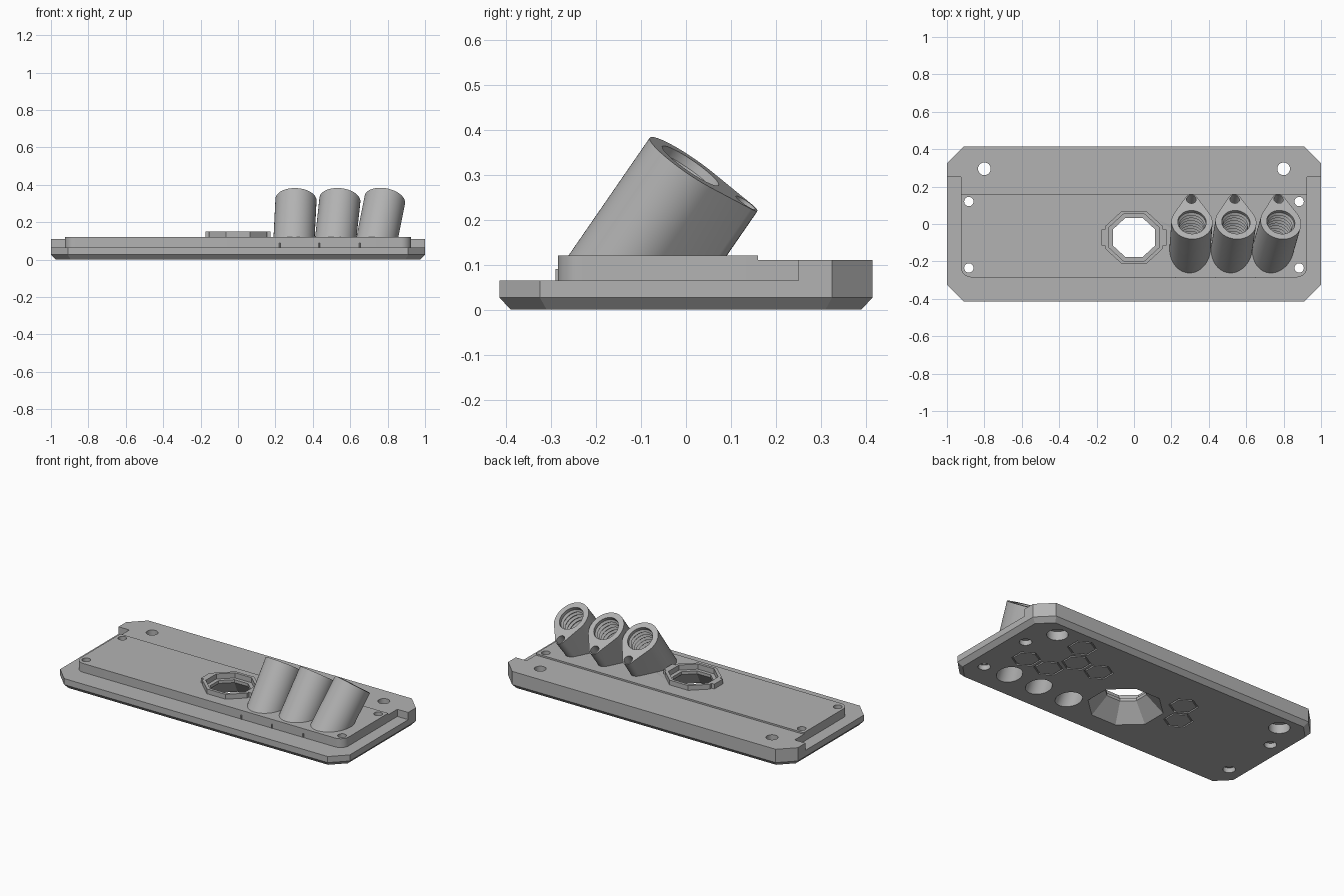
import bpy, bmesh
from math import sin, cos, pi, radians
from mathutils import Matrix, Vector

if "Cube" in bpy.data.objects:
    bpy.data.objects.remove(bpy.data.objects["Cube"], do_unlink=True)

grey = bpy.data.materials.new("matte grey")
grey.use_nodes = True
colour = (0.45, 0.45, 0.45, 1)
grey.diffuse_color = colour
grey.node_tree.nodes["Principled BSDF"].inputs["Base Color"].default_value = colour


def loft(bm, rings, closed=False, matrix=Matrix()):
    """Skin a stack of equal rings; cap the ends, or close into a loop."""
    loops = [[bm.verts.new(matrix @ Vector(p)) for p in ring] for ring in rings]
    count = len(loops[0])
    pairs = list(zip(loops, loops[1:]))
    if closed:
        pairs.append((loops[-1], loops[0]))
    else:
        bm.faces.new(loops[0][::-1])
        bm.faces.new(loops[-1])
    for a, b in pairs:
        for i in range(count):
            j = (i + 1) % count
            bm.faces.new((a[i], a[j], b[j], b[i]))


def lathe(bm, profile, sides, matrix=Matrix(), turn=0, closed=False):
    rings = [[(r * cos(turn + 2 * pi * i / sides), r * sin(turn + 2 * pi * i / sides), z)
              for i in range(sides)] for r, z in profile]
    loft(bm, rings, closed, matrix)


def prism(bm, outline, z0, z1, matrix=Matrix()):
    loft(bm, [[(x, y, z) for x, y in outline] for z in (z0, z1)], matrix=matrix)


def box(bm, x0, x1, y0, y1, z0, z1):
    prism(bm, [(x0, y0), (x1, y0), (x1, y1), (x0, y1)], z0, z1)


def finish(name, bm):
    bmesh.ops.recalc_face_normals(bm, faces=bm.faces)
    mesh = bpy.data.meshes.new(name)
    bm.to_mesh(mesh)
    bm.free()
    mesh.materials.append(grey)
    obj = bpy.data.objects.new(name, mesh)
    bpy.context.collection.objects.link(obj)
    return obj


def select(obj):
    bpy.ops.object.select_all(action='DESELECT')
    obj.select_set(True)
    bpy.context.view_layer.objects.active = obj


def cut(obj, cutter):
    select(obj)
    mod = obj.modifiers.new("cut", 'BOOLEAN')
    mod.operation, mod.solver, mod.object = 'DIFFERENCE', 'EXACT', cutter
    bpy.ops.object.modifier_apply(modifier=mod.name)


def arc(cx, cy, r, start, end, steps):
    return [(cx + r * cos(radians(start + (end - start) * i / steps)),
             cy + r * sin(radians(start + (end - start) * i / steps))) for i in range(steps + 1)]


def clipped(w, d, c):
    return [(c - w, -d), (w - c, -d), (w, c - d), (w, d - c),
            (w - c, d), (c - w, d), (-w, d - c), (-w, c - d)]


def tube_frame(x, lean):
    axis = Vector((lean, 0.69, 1)).normalized()
    side = Vector((-0.4 * lean, 0.83, -0.55)).cross(axis).normalized()
    back = axis.cross(side)
    frame = Matrix((side, back, axis)).transposed().to_4x4()
    frame.translation = (x, 0.01, 0.32)
    return frame


frames = [tube_frame(*p) for p in ((0.31, 0.05), (0.545, 0.11), (0.785, 0.2))]
window = Matrix.Translation((0, -0.072, 0)) @ Matrix.Diagonal((1, 0.92, 1, 1))
FLAT = cos(pi / 8)

# One cutter holds every opening
bm = bmesh.new()
for s in (-1, 1):
    lathe(bm, [(0.06, -0.1), (0.06, 0.055), (0.034, 0.055), (0.034, 0.3)], 32,
          Matrix.Translation((s * 0.8, 0.295, 0)))
    for y in (0.12, -0.235):
        lathe(bm, [(0.035, -0.1), (0.035, 0.03), (0.025, 0.03), (0.025, 0.3)], 24,
              Matrix.Translation((s * 0.883, y, 0)))
# Flared octagonal window
flare = [(0.21, -0.005), (0.113, 0.1), (0.113, 0.118), (0.136, 0.118), (0.136, 0.3)]
lathe(bm, [(r / FLAT, z) for r, z in flare], 8, window, pi / 8)
# Threaded bores and small side bores
thread = [(0.066 if i % 2 else 0.076, -0.22 + 0.0125 * i) for i in range(17)]
bore = [(0.07, -0.5), (0.07, -0.3), (0.034, -0.3), (0.034, -0.23)] + thread + [(0.076, 0.05)]
for frame in frames:
    lathe(bm, bore, 40, frame)
    lathe(bm, [(0.026, -0.12), (0.026, 0.05)], 24, frame @ Matrix.Translation((0, 0.148, 0)))
# Hexagonal grooves underneath
for x, y in ((0.6, 0.27), (0.76, -0.02), (0.6, -0.02), (0.52, 0.125), (0.36, 0.125),
             (-0.24, 0.14), (-0.32, 0)):
    lathe(bm, [(0.083, -0.01), (0.083, 0.008), (0.073, 0.008), (0.073, -0.01)], 6,
          Matrix.Translation((x, y, 0)), pi / 6, True)
openings = finish("openings_cutter", bm)

# Base plate with bevelled underside
bm = bmesh.new()
bottom, top = clipped(0.975, 0.39, 0.08), clipped(1, 0.415, 0.09)
loft(bm, [[(x, y, z) for x, y in o] for o, z in ((bottom, 0), (top, 0.027), (top, 0.065))])
parts = [finish("base_plate", bm)]

# Raised deck with rounded front corners
bm = bmesh.new()
outline = arc(-0.87, -0.23, 0.055, 180, 270, 8) + arc(0.87, -0.23, 0.055, 270, 360, 8)
prism(bm, outline + [(0.925, 0.16), (-0.925, 0.16)], 0.065, 0.12)
parts.append(finish("raised_deck", bm))

# Rear rail
bm = bmesh.new()
half = [(0.925, 0.16), (0.925, 0.25), (1, 0.25), (1, 0.325), (0.91, 0.415)]
prism(bm, half + [(-x, y) for x, y in reversed(half)], 0.065, 0.11)
parts.append(finish("rear_rail", bm))

# Octagonal collar
bm = bmesh.new()
lathe(bm, [(0.155 / FLAT, 0.12), (0.155 / FLAT, 0.15)], 8, window, pi / 8)
parts.append(finish("window_collar", bm))

# Slanted teardrop tubes, trimmed level at the deck
bm = bmesh.new()
box(bm, -2, 2, -2, 2, -1, 0.119)
trim = finish("trim_cutter", bm)
teardrop = arc(0, 0, 0.11, 150, 390, 40) + arc(0, 0.145, 0.035, 30, 150, 12)
for i, frame in enumerate(frames):
    bm = bmesh.new()
    prism(bm, teardrop, -0.45, 0, frame)
    tube = finish("slanted_tube_%d" % (i + 1), bm)
    cut(tube, trim)
    parts.append(tube)

for part in parts:
    cut(part, openings)
    select(part)
    bpy.ops.object.shade_smooth_by_angle(angle=radians(25))
for helper in (openings, trim):
    bpy.data.objects.remove(helper, do_unlink=True)

# Collar side tabs and small nubs on the deck front
for name, s in (("left_collar_tab", 1), ("right_collar_tab", -1)):
    bm = bmesh.new()
    box(bm, *sorted((s * 0.15, s * 0.175)), -0.115, -0.03, 0.118, 0.15)
    finish(name, bm)
for i, x in enumerate((0.22, 0.432, 0.648)):
    bm = bmesh.new()
    prism(bm, [(x - 0.008, -0.28), (x + 0.004, -0.29), (x + 0.008, -0.28)], 0.065, 0.09)
    finish("deck_nub_%d" % (i + 1), bm)
